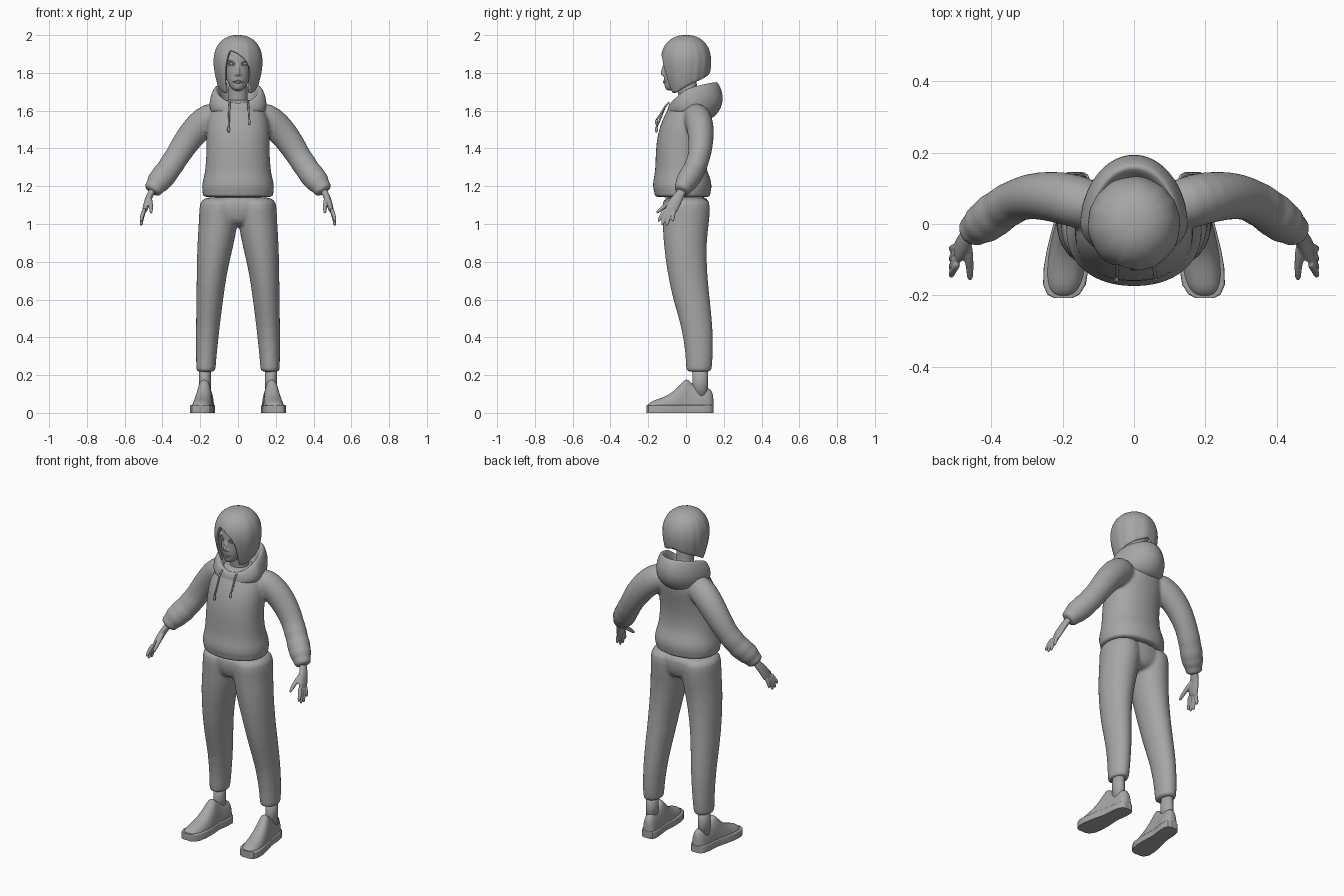
import bpy, bmesh, math
from mathutils import Vector

if "Cube" in bpy.data.objects:
    bpy.data.objects.remove(bpy.data.objects["Cube"])

GREY = (0.38, 0.38, 0.38, 1)
mat = bpy.data.materials.new("plain grey")
mat.use_nodes = True
mat.diffuse_color = GREY
mat.node_tree.nodes["Principled BSDF"].inputs["Base Color"].default_value = GREY


def spow(v, p):
    return math.copysign(abs(v) ** p, v)


def skin(bm, rings, closed=True, caps=True):
    """Join rows of points with quads."""
    vs = [[bm.verts.new(p) for p in r] for r in rings]
    n = len(vs[0])
    for r0, r1 in zip(vs, vs[1:]):
        for j in range(n if closed else n - 1):
            k = (j + 1) % n
            bm.faces.new((r0[j], r0[k], r1[k], r1[j]))
    if caps:
        bm.faces.new(vs[0])
        bm.faces.new(vs[-1])


def loft(bm, rows, axis=None, ref=(1, 0, 0), n=20, power=1.0, side=1):
    """Elliptical rings (x, y, z, a, b) along a path; a fixed axis keeps rings parallel."""
    pts = [Vector(r[:3]) for r in rows]
    rings = []
    for i, r in enumerate(rows):
        t = Vector(axis) if axis else pts[min(i + 1, len(pts) - 1)] - pts[max(i - 1, 0)]
        t.normalize()
        u = Vector(ref) - t * t.dot(Vector(ref))
        u.normalize()
        v = t.cross(u)
        ring = []
        for j in range(n):
            w = math.tau * j / n
            p = pts[i] + u * r[3] * spow(math.cos(w), power) + v * r[4] * spow(math.sin(w), power)
            ring.append((p.x * side, p.y, p.z))
        rings.append(ring)
    skin(bm, rings)


def ball(bm, c, size):
    res = bmesh.ops.create_uvsphere(bm, u_segments=16, v_segments=10, radius=1)
    for v in res["verts"]:
        v.co = Vector(c) + Vector(a * b for a, b in zip(v.co, size))


def finish(name, bm, subsurf=0, voxel=0, smooth=0, mirror=False):
    bmesh.ops.recalc_face_normals(bm, faces=bm.faces)
    me = bpy.data.meshes.new(name)
    bm.to_mesh(me)
    bm.free()
    ob = bpy.data.objects.new(name, me)
    bpy.context.collection.objects.link(ob)
    me.materials.append(mat)
    for p in me.polygons:
        p.use_smooth = True
    if subsurf:
        ob.modifiers.new("round", "SUBSURF").levels = subsurf
        ob.modifiers["round"].render_levels = subsurf
    if voxel:
        m = ob.modifiers.new("merge", "REMESH")
        m.mode, m.voxel_size, m.use_smooth_shade = "VOXEL", voxel, True
    if smooth:
        m = ob.modifiers.new("soften", "SMOOTH")
        m.factor, m.iterations = 0.5, smooth
    if mirror:
        ob.modifiers.new("mirror", "MIRROR").use_mirror_merge = False
    return ob


UP = (0, 0, 1)

# hoodie: body (z, front, back, half width) and two sleeves merged together
bm = bmesh.new()
body = [(1.14, -.155, .12, .182), (1.148, -.17, .132, .19), (1.165, -.165, .128, .186),
        (1.18, -.175, .136, .193), (1.22, -.177, .137, .19), (1.26, -.167, .122, .178),
        (1.31, -.162, .103, .172), (1.4, -.161, .104, .167), (1.48, -.15, .118, .168),
        (1.55, -.127, .135, .165), (1.6, -.1, .132, .145), (1.64, -.08, .11, .11), (1.66, -.05, .08, .07)]
loft(bm, [(0, (f + b) / 2, z, w, (b - f) / 2) for z, f, b, w in body], UP, n=28, power=.92)
arm = [(.08, .04, 1.575, .07), (.15, .06, 1.565, .082), (.205, .075, 1.52, .08), (.26, .08, 1.455, .074),
       (.3, .076, 1.395, .069), (.33, .066, 1.345, .064), (.355, .052, 1.31, .068), (.37, .042, 1.285, .062),
       (.392, .026, 1.258, .07), (.408, .012, 1.238, .062), (.424, 0, 1.22, .066),
       (.437, -.01, 1.2, .05), (.447, -.017, 1.188, .052), (.46, -.025, 1.168, .047)]
for s in (1, -1):
    loft(bm, [(x, y, z, r * .92, r) for x, y, z, r in arm], ref=(0, 1, 0), side=s)
finish("hoodie", bm, 1, .009, 4)

# hood: profiles (radius, z) at the front, side and back swept round the neck
front = [(.07, 1.56), (.1, 1.58), (.098, 1.61), (.09, 1.635), (.075, 1.645), (.055, 1.63), (.04, 1.59)]
flank = [(.12, 1.57), (.152, 1.6), (.152, 1.66), (.13, 1.715), (.112, 1.715), (.09, 1.67), (.06, 1.6)]
rear = [(.1, 1.54), (.165, 1.57), (.208, 1.66), (.172, 1.755), (.15, 1.755), (.1, 1.66), (.05, 1.6)]
bm = bmesh.new()
rings = []
for (fr, fz), (sr, sz), (br, bz) in zip(front, flank, rear):
    ring = []
    for j in range(36):
        c, s = math.cos(math.tau * j / 36), math.sin(math.tau * j / 36)
        z = sz + (bz - fz) / 2 * c + ((bz + fz) / 2 - sz) * c * c
        ring.append((sr * s, c * (br if c > 0 else fr), z))
    rings.append(ring)
skin(bm, rings + rings[:1], caps=False)
bmesh.ops.remove_doubles(bm, verts=bm.verts, dist=1e-5)
finish("hood", bm, 2)

# drawstrings with knotted ends
for name, x, z in (("right_drawstring", -.048, 1.5), ("left_drawstring", .058, 1.54)):
    bm = bmesh.new()
    path = [(x * .9, -.088, 1.645), (x * .95, -.112, 1.62), (x, -.135, (z + 1.62) / 2), (x * 1.03, -.157, z + .01)]
    loft(bm, [(*p, .005, .005) for p in path], n=8)
    ball(bm, (x * 1.03, -.157, z), (.008, .008, .016))
    finish(name, bm)

# trousers: pelvis and two legs merged together
bm = bmesh.new()
loft(bm, [(0, 0, .985, .05, .08), (0, 0, 1.02, .15, .115), (0, 0, 1.08, .198, .127),
          (0, 0, 1.16, .19, .127)], UP, n=24)
leg = [(.17, .068, .215, .049, .066), (.17, .068, .23, .052, .069), (.168, .071, .3, .055, .073),
       (.16, .061, .45, .063, .083), (.15, .028, .6, .072, .099), (.138, .005, .75, .081, .107),
       (.118, -.006, .9, .099, .115), (.105, -.001, 1, .104, .124), (.1, 0, 1.08, .107, .13), (.1, 0, 1.15, .1, .128)]
for s in (1, -1):
    loft(bm, leg, UP, side=s)
finish("trousers", bm, 1, .009, 5)

# ankles
bm = bmesh.new()
loft(bm, [(.175, .075, z, .031, .041) for z in (.08, .16, .25)], UP)
finish("ankles", bm, mirror=True)

# shoes: D-shaped sections along the foot (y, half width, height)
foot = [(-.208, .022, .03), (-.198, .042, .052), (-.17, .057, .068), (-.12, .06, .082), (-.07, .056, .11),
        (-.03, .05, .15), (0, .045, .188), (.022, .044, .165), (.045, .045, .146), (.085, .046, .136),
        (.12, .042, .134), (.138, .032, .118), (.146, .018, .08)]


def shoe(name, power, grow, height, subsurf):
    bm = bmesh.new()
    rings = []
    for y, w, h in foot:
        cx = .178 - .1 * y
        ring = []
        for j in range(24):
            a = math.tau * j / 24
            x = cx + (w + grow) * spow(math.cos(a), power)
            ring.append((x, y, (height or h) * max(math.sin(a), 0) ** power))
        rings.append(ring)
    skin(bm, rings)
    bmesh.ops.remove_doubles(bm, verts=bm.verts, dist=1e-5)
    return finish(name, bm, subsurf, mirror=True)


shoe("shoe_uppers", .8, -.002, None, 1)
sole = shoe("shoe_soles", .15, .003, .042, 0)
bpy.context.view_layer.objects.active = sole
sole.select_set(True)
bpy.ops.object.shade_smooth_by_angle()

# hands: palm, four fingers and a thumb merged together
bm = bmesh.new()
loft(bm, [(.445, -.015, 1.19, .026, .02), (.463, -.03, 1.16, .024, .018), (.478, -.053, 1.125, .033, .018),
          (.492, -.078, 1.08, .036, .015), (.496, -.084, 1.065, .03, .011)], ref=(0, 1, 0), n=16)
tips = [(-.108, -.145, 1.01), (-.093, -.125, .992), (-.076, -.1, .99), (-.06, -.07, 1.012)]
for y0, y1, z in tips:
    loft(bm, [(.492, y0, 1.085, .011, .012), (.508, (y0 + y1) / 2 - .003, (1.08 + z) / 2, .011, .011),
              (.513, y1, z + .01, .009, .009), (.512, y1, z, .005, .005)], ref=(0, 1, 0), n=12)
loft(bm, [(.468, -.045, 1.14, .014, .014), (.464, -.09, 1.112, .014, .014), (.46, -.125, 1.085, .011, .011),
          (.46, -.15, 1.064, .009, .009), (.46, -.157, 1.058, .005, .005)], n=12)
finish("hands", bm, 1, .004, 2, mirror=True)

# head with neck, nose, brow ridge and chin merged together
bm = bmesh.new()
loft(bm, [(0, -.073, 1.705, .018, .022), (0, -.072, 1.715, .033, .04), (0, -.05, 1.737, .049, .064),
          (0, -.038, 1.765, .062, .081), (0, -.02, 1.8, .072, .099), (0, -.01, 1.85, .078, .109),
          (0, -.002, 1.9, .081, .117), (0, 0, 1.95, .07, .1), (0, 0, 1.98, .03, .04)], UP, n=24)
loft(bm, [(0, .025, 1.58, .062, .06), (0, .015, 1.65, .052, .052), (0, .005, 1.72, .05, .052),
          (0, .005, 1.8, .05, .055)], UP)
loft(bm, [(0, -.105, 1.865, .008, .008), (0, -.117, 1.83, .009, .01), (0, -.126, 1.8, .011, .011),
          (0, -.122, 1.785, .01, .009)], n=12)
for s in (1, -1):
    ball(bm, (s * .011, -.115, 1.791), (.009, .01, .008))
    ball(bm, (s * .036, -.101, 1.872), (.024, .012, .007))
finish("head", bm, 1, .005, 2)

# eyes and eyelids
bm = bmesh.new()
ball(bm, (.034, -.097, 1.847), (.016, .013, .009))
for lift in (.011, -.009):
    arc = [(.034 + .019 * k, -.105 - .004 * (1 - k * k) + .008 * k, 1.847 + lift * (1 - k * k), .003, .003)
           for k in (-1, -.5, 0, .5, 1)]
    loft(bm, arc, ref=UP, n=8)
finish("eyes", bm, mirror=True)

# lips
bm = bmesh.new()
for z, h in ((1.757, .004), (1.749, .005)):
    loft(bm, [(.024 * k, -.117 + .014 * k * k, z + (1.753 - z) * k * k, h * (1.15 - k * k), .006)
              for k in (-1, -.6, -.2, .2, .6, 1)], ref=UP, n=10)
finish("lips", bm)

# hair: bobbed shell whose lower edge (degrees from the front, z) leaves the face open
edge = [(-180, 1.8), (-110, 1.745), (-60, 1.695), (-40, 1.69), (-34, 1.8), (-22, 1.92), (0, 1.9),
        (18, 1.868), (30, 1.825), (38, 1.69), (60, 1.695), (110, 1.745), (180, 1.8)]


def lower_edge(a):
    for (a0, z0), (a1, z1) in zip(edge, edge[1:]):
        if a <= a1:
            return z0 + (z1 - z0) * (a - a0) / (a1 - a0)


TOP, MID = 1.994, 1.855
bm = bmesh.new()
rings = []
for i in range(19):
    ring = []
    for j in range(90):
        a = -180 + 4 * j
        z = TOP - (TOP - lower_edge(a)) * (i / 18) ** 1.8
        if z > MID:
            r = max(1 - ((z - MID) / (TOP - MID)) ** 2.3, 0) ** (1 / 2.3)
        else:
            r = 1 - .3 * ((MID - z) / .165) ** 1.6
        w = math.radians(a)
        r *= 1 + .012 * math.sin(w * 13 + 1.5 * math.sin(w * 3)) * (i / 18)
        ring.append((.123 * r * math.sin(w), -.127 * r * math.cos(w), z))
    rings.append(ring)
skin(bm, rings, caps=False)
bmesh.ops.remove_doubles(bm, verts=bm.verts, dist=1e-5)
hair = finish("hair", bm)
shell = hair.modifiers.new("thickness", "SOLIDIFY")
shell.thickness, shell.offset = .013, 0
hair.modifiers.new("round", "SUBSURF").levels = 1
